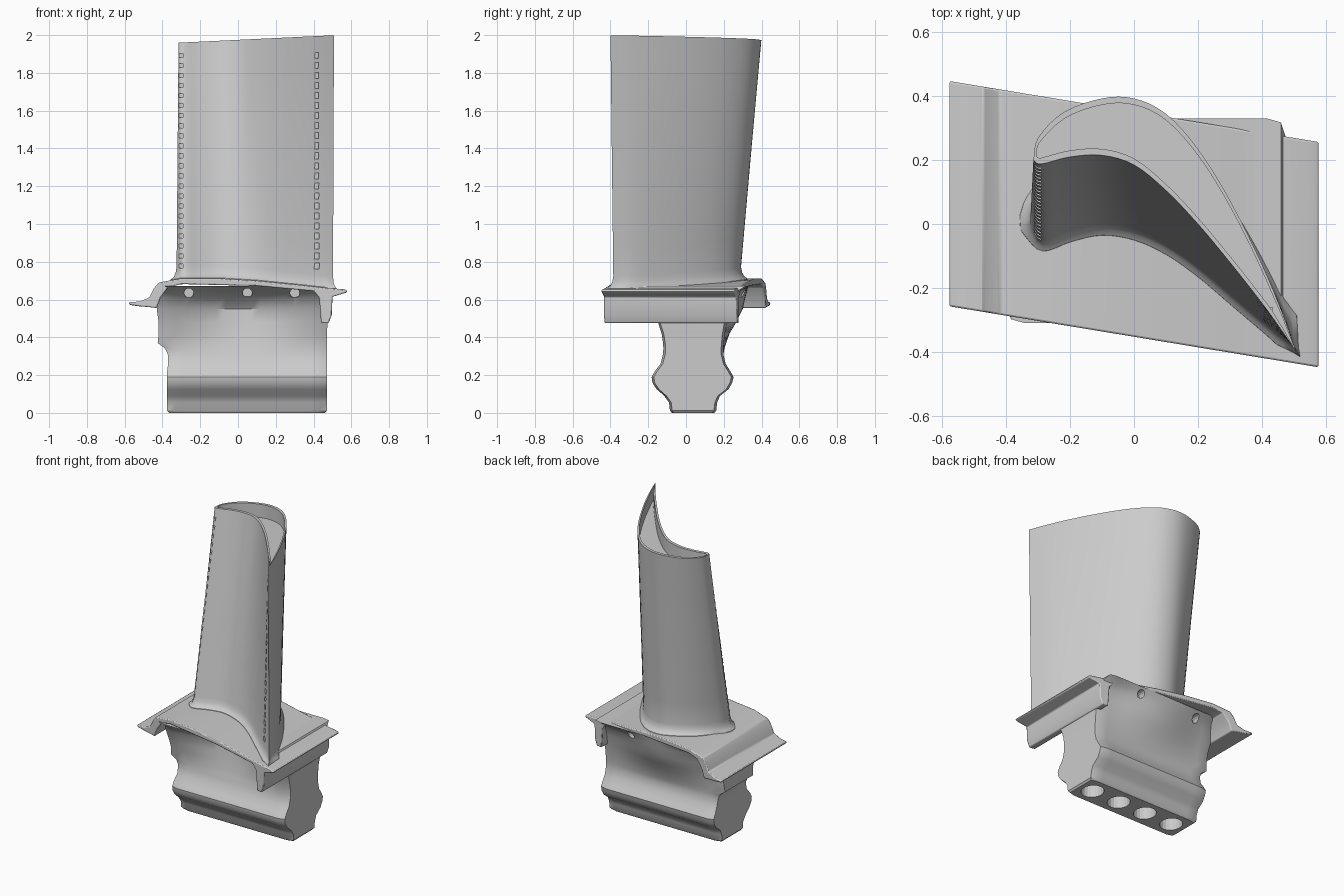
import bpy, bmesh, math
from mathutils import Vector, Matrix

if "Cube" in bpy.data.objects:
    bpy.data.objects.remove(bpy.data.objects["Cube"])


def finish(name, bm, angle=35):
    bmesh.ops.recalc_face_normals(bm, faces=bm.faces)
    me = bpy.data.meshes.new(name)
    bm.to_mesh(me)
    bm.free()
    ob = bpy.data.objects.new(name, me)
    bpy.context.collection.objects.link(ob)
    bpy.ops.object.select_all(action='DESELECT')
    ob.select_set(True)
    bpy.context.view_layer.objects.active = ob
    if angle:
        bpy.ops.object.shade_smooth_by_angle(angle=math.radians(angle))
    return ob


def loft(rings):
    """Skin a stack of closed rings and cap both ends."""
    bm = bmesh.new()
    vs = [[bm.verts.new(p) for p in r] for r in rings]
    n = len(vs[0])
    for a, b in zip(vs, vs[1:]):
        for i in range(n):
            bm.faces.new((a[i], a[(i + 1) % n], b[(i + 1) % n], b[i]))
    bm.faces.new(vs[0])
    bm.faces.new(vs[-1])
    return bm


def cut(ob, bm):
    cutter = finish("cutter", bm, 0)
    cutter.hide_render = True
    mod = ob.modifiers.new("cut", 'BOOLEAN')
    mod.operation, mod.object, mod.solver = 'DIFFERENCE', cutter, 'EXACT'
    bpy.context.view_layer.objects.active = ob
    bpy.ops.object.modifier_apply(modifier=mod.name)
    bpy.data.objects.remove(cutter)


def interp(table, x):
    for (x0, y0), (x1, y1) in zip(table, table[1:]):
        if x <= x1:
            return y0 + (y1 - y0) * (x - x0) / (x1 - x0)
    return table[-1][1]


def spline(pts, sub=4):
    """Catmull-Rom resampling of an open 2D point list."""
    p = [Vector(q) for q in pts]
    p = [2 * p[0] - p[1]] + p + [2 * p[-1] - p[-2]]
    out = []
    for a, b, c, d in zip(p, p[1:], p[2:], p[3:]):
        for k in range(sub):
            t = k / sub
            out.append(0.5 * (2 * b + (c - a) * t + (2 * a - 5 * b + 4 * c - d) * t * t
                              + (3 * b - a - 3 * c + d) * t ** 3))
    return out + [p[-2]]


def back(x):
    return 0.352 - 0.165 * x


def front(x):
    return -0.353 - 0.165 * x


# Platform: stepped plate with a lowered lip on the left, skewed ends
deck = [(-0.58, 0.585), (-0.52, 0.59), (-0.47, 0.61), (-0.445, 0.66), (-0.42, 0.69),
        (-0.3, 0.712), (-0.1, 0.712), (0.1, 0.7), (0.3, 0.68), (0.48, 0.66),
        (0.56, 0.655), (0.58, 0.648)]
under = [(0.575, 0.637), (0.5, 0.615), (0.497, 0.52), (0.48, 0.475), (0.44, 0.475), (0.43, 0.61),
         (0.4, 0.645), (0.1, 0.672), (-0.3, 0.682), (-0.37, 0.665), (-0.41, 0.61), (-0.43, 0.555),
         (-0.47, 0.56), (-0.53, 0.565), (-0.575, 0.572)]
section = deck + under
bm = loft([[(x, front(x) + f * (back(x) - front(x)), z) for x, z in section]
           for f in (0, 0.5, 1)])
platform = finish("platform", bm)
bev = platform.modifiers.new("soft_edges", 'BEVEL')
bev.width, bev.segments, bev.limit_method = 0.006, 2, 'ANGLE'

# Root and shank: (z, front y, back y, left x, right x, pocket bow)
levels = [(0, -0.075, 0.15, -0.365, 0.46, 0), (0.012, -0.085, 0.16, -0.375, 0.47, 0),
          (0.055, -0.09, 0.165, -0.375, 0.47, 0), (0.09, -0.115, 0.18, -0.375, 0.47, 0),
          (0.125, -0.155, 0.225, -0.375, 0.47, 0), (0.16, -0.178, 0.245, -0.375, 0.47, 0),
          (0.19, -0.182, 0.252, -0.375, 0.47, 0), (0.22, -0.165, 0.235, -0.375, 0.47, 0),
          (0.26, -0.135, 0.21, -0.37, 0.47, 0), (0.31, -0.122, 0.198, -0.372, 0.47, 0),
          (0.34, -0.12, 0.198, -0.385, 0.47, 0.004), (0.37, -0.122, 0.2, -0.425, 0.47, 0.01),
          (0.42, -0.13, 0.205, -0.42, 0.47, 0.02), (0.48, -0.15, 0.215, -0.42, 0.475, 0.04),
          (0.55, -0.17, 0.23, -0.43, 0.475, 0.055), (0.61, -0.205, 0.25, -0.425, 0.475, 0.05),
          (0.645, -0.245, 0.285, -0.41, 0.475, 0.03), (0.672, -0.31, 0.33, -0.385, 0.46, 0)]
N = 20
rings = []
for z, y0, y1, x0, x1, bow in levels:
    ring_f, ring_b = [], []
    for i in range(N + 1):
        t = i / N
        x = x0 + (x1 - x0) * t
        s = math.sin(math.pi * t) ** 2 * bow * 1.6
        corner = 0.012 if i in (0, N) else 0
        ring_f.append((x, y0 + s + corner, z))
        ring_b.append((x, y1 + s * 0.8 - corner, z))
    rings.append(ring_f + ring_b[::-1])
root = finish("root_and_shank", loft(rings))

# Cooling inlets in the root underside and small holes under the platform
bm = bmesh.new()
for x in (-0.265, -0.055, 0.155, 0.365):
    m = Matrix.Translation((x, 0.038, 0.15)) @ Matrix.Diagonal((1, 1.1, 1, 1))
    bmesh.ops.create_cone(bm, cap_ends=True, segments=20, radius1=0.07, radius2=0.06,
                          depth=0.4, matrix=m)
for x, y in ((-0.26, -0.24), (0.05, -0.2), (0.3, -0.22), (-0.25, 0.3), (0.2, 0.32)):
    bmesh.ops.create_cone(bm, cap_ends=True, segments=12, radius1=0.025, radius2=0.025,
                          depth=0.12, matrix=Matrix.Translation((x, y, 0.635))
                          @ Matrix.Rotation(math.pi / 2, 4, 'X'))
cut(root, bm)

# Airfoil sections: suction and pressure sides from leading to trailing edge
tip_s = [(-.315, .2), (-.3, .27), (-.22, .35), (-.1, .393), (0, .393), (.1, .345), (.2, .235),
         (.3, .075), (.4, -.125), (.465, -.28), (.508, -.4)]
tip_p = [(-.315, .2), (-.29, .188), (-.2, .21), (-.1, .215), (0, .185), (.1, .105), (.2, .0),
         (.3, -.12), (.4, -.247), (.46, -.33), (.508, -.4)]
base_s = [(-.325, 0), (-.31, .08), (-.23, .19), (-.1, .275), (0, .29), (.1, .255), (.2, .165),
          (.3, .03), (.4, -.14), (.465, -.27), (.503, -.385)]
base_p = [(-.325, 0), (-.29, -.05), (-.2, -.02), (-.1, 0), (0, -.015), (.1, -.06), (.2, -.13),
          (.3, -.215), (.4, -.3), (.453, -.343), (.503, -.385)]
tip_s, tip_p, base_s, base_p = map(spline, (tip_s, tip_p, base_s, base_p))
M = len(tip_s)


def outline(t):
    s = [a.lerp(b, t) for a, b in zip(base_s, tip_s)]
    p = [a.lerp(b, t) for a, b in zip(base_p, tip_p)]
    return s, p


def ring(t, offset=0.0):
    """Section at height fraction t, grown or shrunk towards its camber line."""
    s, p = outline(t)
    mids = [(a + b) / 2 for a, b in zip(s, p)]
    out = []
    for i, q in list(enumerate(s)) + list(enumerate(p))[-2:0:-1]:
        d = q - mids[min(max(i, 4), M - 5)]
        step = max(offset, -0.45 * d.length)
        out.append(q + d.normalized() * step)
    return out


def deck_z(x):
    return interp(deck, x)


def tip_z(x):
    return 1.96 + 0.048 * (x + 0.31)


rings = []
for dz, off in ((-0.025, 0.04), (0.003, 0.035), (0.015, 0.018), (0.035, 0.006), (0.065, 0)):
    rings.append([(q.x, q.y, deck_z(q.x) + dz) for q in ring(0, off)])
for k in range(1, 9):
    t = k / 8
    rings.append([(q.x, q.y, (deck_z(q.x) + 0.065) * (1 - t) + tip_z(q.x) * t) for q in ring(t)])
# Recessed tip with a thin surrounding rim
for dz in (0, -0.09):
    rings.append([(q.x, q.y, tip_z(q.x) + dz) for q in ring(1, -0.02)])
bm = loft(rings)
bmesh.ops.triangulate(bm, faces=[f for f in bm.faces if len(f.verts) > 4])
airfoil = finish("airfoil", bm)

# Rows of cooling slots along the leading and trailing edges
bm = bmesh.new()
rows = 22
for k in range(rows):
    t = (k + 0.7) / (rows + 0.6)
    z = 0.74 + 1.2 * t
    s, p = outline(t)
    for q, size in ((p[3], (0.022, 0.03, 0.022)), (p[-8], (0.03, 0.022, 0.032))):
        bmesh.ops.create_cube(bm, size=1, matrix=Matrix.Translation((q.x, q.y, z))
                              @ Matrix.Diagonal((*size, 1)))
cut(airfoil, bm)
